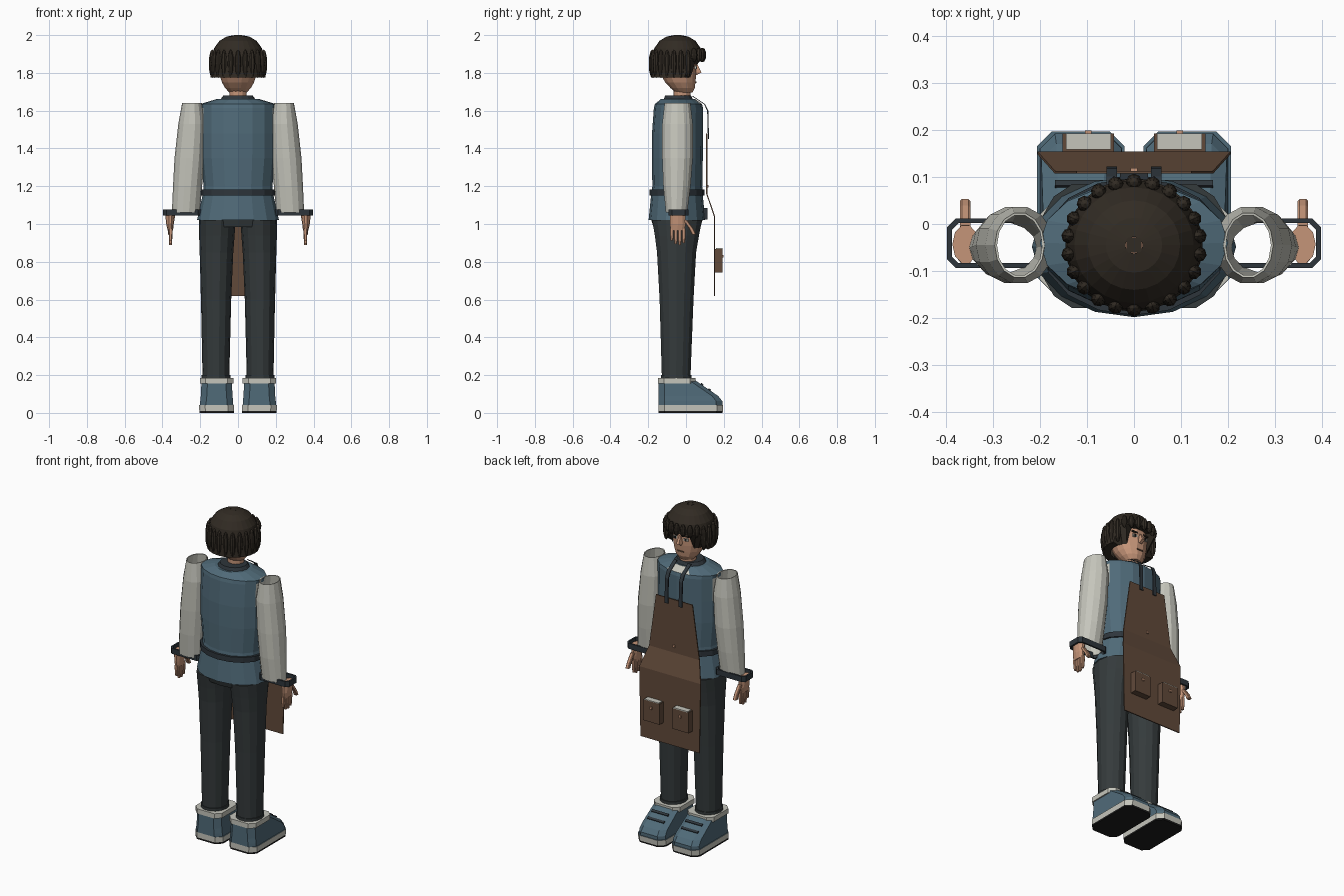
import bpy, bmesh, math
from mathutils import Matrix, Vector

cube = bpy.data.objects.get("Cube")
if cube:
    bpy.data.objects.remove(cube, do_unlink=True)


def material(name, r, g, b):
    m = bpy.data.materials.new(name)
    m.use_nodes = True
    m.diffuse_color = (r, g, b, 1)
    m.node_tree.nodes["Principled BSDF"].inputs["Base Color"].default_value = (r, g, b, 1)
    return m


BLUE = material("slate blue", .08, .145, .19)
CREAM = material("off white", .56, .56, .5)
PANTS = material("charcoal", .035, .043, .045)
BELT = material("dark slate", .027, .036, .044)
HAIR = material("dark brown", .031, .024, .017)
SKIN = material("skin", .56, .3, .19)
LEATHER = material("brown leather", .12, .068, .042)
BLACK = material("near black", .012, .012, .012)


def finish(name, bm, mats, pick=None):
    bmesh.ops.recalc_face_normals(bm, faces=bm.faces[:])
    if pick:
        for f in bm.faces:
            f.material_index = pick(f.calc_center_median())
    me = bpy.data.meshes.new(name)
    bm.to_mesh(me)
    bm.free()
    for m in mats:
        me.materials.append(m)
    ob = bpy.data.objects.new(name, me)
    bpy.context.collection.objects.link(ob)
    return ob


def loft(name, rings, *mats, caps=True, pick=None, side=1):
    """Skin a stack of equal-length point rings; side=-1 mirrors in x."""
    bm = bmesh.new()
    vs = [[bm.verts.new((p[0] * side, p[1], p[2])) for p in r] for r in rings]
    n = len(vs[0])
    for a, b in zip(vs, vs[1:]):
        for i in range(n):
            j = (i + 1) % n
            bm.faces.new((a[i], a[j], b[j], b[i]))
    if caps:
        bm.faces.new(vs[0])
        bm.faces.new(vs[-1])
    return finish(name, bm, mats, pick)


def ellipse(z, cx, rx, cy, ry, n=14):
    return [(cx + rx * math.cos(math.tau * i / n), cy + ry * math.sin(math.tau * i / n), z)
            for i in range(n)]


def octagon(z, x0, x1, y0, y1, c):
    return [(x0 + c, y0, z), (x1 - c, y0, z), (x1, y0 + c, z), (x1, y1 - c, z),
            (x1 - c, y1, z), (x0 + c, y1, z), (x0, y1 - c, z), (x0, y0 + c, z)]


def box(name, center, size, *mats, rot=0, pick=None):
    bm = bmesh.new()
    bmesh.ops.create_cube(bm, size=1, matrix=Matrix.Translation(center)
                          @ Matrix.Rotation(rot, 4, 'X') @ Matrix.Diagonal((*size, 1)))
    return finish(name, bm, mats, pick)


def sheet(name, path, mat, x=0, t=.006):
    """Thin strip following (half width, y, z) stations."""
    return loft(name, [[(x - w, y, z), (x + w, y, z), (x + w, y + t, z), (x - w, y + t, z)]
                       for w, y, z in path], mat)


# Vest, with shirt showing at the armholes and front opening
def vest_colour(c):
    if 1.48 < c.z < 1.62 and abs(c.x) > .165:
        return 1
    return int(c.z > 1.5 and c.y > .05 and abs(c.x) < .03)


loft("vest", [ellipse(*r, 16) for r in (
    (1.02, 0, .2, -.048, .135), (1.02, 0, .217, -.048, .15), (1.15, 0, .188, -.048, .137),
    (1.2, 0, .182, -.046, .132), (1.35, 0, .197, -.046, .135), (1.48, 0, .198, -.045, .135),
    (1.615, 0, .198, -.04, .13), (1.635, 0, .2, -.04, .125), (1.662, 0, .11, -.042, .09))],
    BLUE, CREAM, pick=vest_colour)
loft("belt", [ellipse(z, 0, .197, -.048, .146, 16) for z in (1.15, 1.182)], BELT)
loft("collar", [ellipse(1.65, 0, .1, -.04, .085), ellipse(1.68, 0, .078, -.042, .07)], BELT)
box("belt_pouch", (0, .1, 1.055), (.06, .025, .06), BELT)
loft("hips", [ellipse(.985, 0, .19, -.048, .125, 16), ellipse(1.03, 0, .208, -.048, .138, 16)], PANTS)

# Neck and head
loft("neck", [ellipse(1.65, 0, .047, -.02, .045, 12), ellipse(1.74, 0, .045, -.02, .045, 12)], SKIN)
loft("head", [ellipse(*r) for r in (
    (1.695, 0, .045, -.01, .045), (1.72, 0, .068, -.018, .066), (1.75, 0, .085, -.03, .082),
    (1.79, 0, .097, -.04, .096), (1.84, 0, .102, -.045, .102), (1.92, 0, .1, -.05, .1))], SKIN)
loft("nose", [[(-w, .045, z), (w, .045, z), (w * .6, y, z), (-w * .6, y, z)]
              for z, w, y in ((1.79, .013, .06), (1.803, .016, .082), (1.845, .008, .06))], SKIN)
box("mouth", (0, .05, 1.75), (.04, .009, .007), LEATHER)
for s in (1, -1):
    tag = "left_" if s > 0 else "right_"
    box(tag + "eye", (s * .036, .05, 1.828), (.028, .009, .015), CREAM)
    box(tag + "pupil", (s * .036, .053, 1.828), (.012, .009, .014), BLACK)
    box(tag + "brow", (s * .037, .052, 1.85), (.038, .009, .008), HAIR)

# Hair cap: rim is raised over the face
dome = [ellipse(z, 0, r, -.045, r * .97, 24) for z, r in (
    (2.0, .018), (1.992, .06), (1.97, .098), (1.93, .127), (1.87, .142), (1.775, .146), (1.775, .1))]
for ring in dome:
    for i, (x, y, z) in enumerate(ring):
        if y > .025:
            ring[i] = (x, y, max(z, 1.875))
loft("hair_cap", dome, HAIR, caps=False)
loft("hair_crown", [octagon(z, -.016, .016, -.061, -.029, .004) for z in (1.985, 2.0)], HAIR)
bm = bmesh.new()
for i in range(22):
    a = math.tau * (i + .5) / 22
    front = math.sin(a) > .45
    z, h = (1.895, .038) if front else (1.848, .076)
    bmesh.ops.create_uvsphere(
        bm, u_segments=8, v_segments=6, radius=1,
        matrix=Matrix.Translation((.138 * math.cos(a), -.045 + .134 * math.sin(a), z))
        @ Matrix.Rotation(a, 4, 'Z') @ Matrix.Diagonal((.018, .017, h, 1)))
finish("hair_locks", bm, [HAIR])


# Limbs
def shoe_colour(c):
    return 2 if c.z < .011 else 1 if c.z < .04 else 0


for s in (1, -1):
    tag = "left_" if s > 0 else "right_"
    sleeve = loft(tag + "sleeve", [ellipse(*r) for r in (
        (1.64, .243, .053, -.045, .07), (1.53, .243, .073, -.045, .083),
        (1.35, .256, .08, -.045, .083), (1.2, .267, .077, -.048, .074),
        (1.06, .276, .074, -.05, .058))], CREAM, caps=False, side=s)
    sleeve.modifiers.new("cloth", 'SOLIDIFY').thickness = .005

    outer = [octagon(z, .195, .397, -.093, .012, .018) for z in (1.045, 1.078)]
    inner = [octagon(z, .205, .387, -.083, .002, .014) for z in (1.078, 1.045)]
    loft(tag + "cuff", outer + inner + outer[:1], BELT, caps=False, side=s)

    loft(tag + "palm", [ellipse(*r, 10) for r in (
        (.965, .358, .014, -.045, .038), (1.0, .36, .02, -.043, .044),
        (1.06, .358, .028, -.043, .042))], SKIN, side=s)
    for i, tip in enumerate((.9, .89, .893, .912)):
        y = -.012 - i * .021
        loft(tag + "finger", [octagon(z, .357 - w, .357 + w, y - w, y + w, .003)
                              for z, w in ((tip, .007), (tip + .04, .0095), (.975, .01))], SKIN, side=s)
    loft(tag + "thumb", [octagon(z, .348, .37, y - .011, y + .011, .004)
                         for z, y in ((.945, .042), (.975, .028), (1.02, -.005))], SKIN, side=s)

    loft(tag + "trouser_leg", [ellipse(*r) for r in (
        (1.02, .11, .097, -.047, .135), (.94, .112, .094, -.048, .12), (.85, .114, .089, -.05, .106),
        (.6, .116, .08, -.05, .092), (.2, .117, .071, -.052, .078))], PANTS, side=s)
    loft(tag + "trouser_hem", [ellipse(z, .117, .077, -.052, .083) for z in (.17, .2)], PANTS, side=s)

    loft(tag + "shoe", [octagon(z, .113 - w, .113 + w, -.145, y, .032) for z, w, y in (
        (0, .092, .193), (.01, .092, .195), (.042, .093, .197), (.042, .088, .192),
        (.062, .087, .192), (.09, .084, .17), (.172, .08, .05))],
        BLUE, CREAM, BLACK, pick=shoe_colour, side=s)
    loft(tag + "shoe_collar", [octagon(z, .025, .201, -.147, .05, .03) for z in (.155, .184)],
         CREAM, side=s)
    for y, z in ((.085, .151), (.125, .123)):
        box(tag + "lace", (s * .113, y, z), (.11, .014, .008), BELT, rot=-.6)

    # Apron straps and pockets
    sheet(tag + "strap", [(.011, .116, 1.45), (.011, .112, 1.6), (.011, .095, 1.635),
                          (.011, .03, 1.678)], BELT, x=s * .047)
    box(tag + "pocket", (s * .097, .172, .805), (.11, .04, .125), LEATHER)
    box(tag + "pocket_top", (s * .097, .175, .869), (.096, .034, .006), CREAM)
    box(tag + "pocket_stud", (s * .097, .194, .83), (.014, .01, .014), SKIN)

# Apron
sheet("apron", [(.197, .148, .62), (.205, .148, 1.04), (.168, .107, 1.16), (.122, .107, 1.48)], LEATHER)
box("apron_stud", (0, .115, 1.2), (.014, .009, .014), SKIN)
